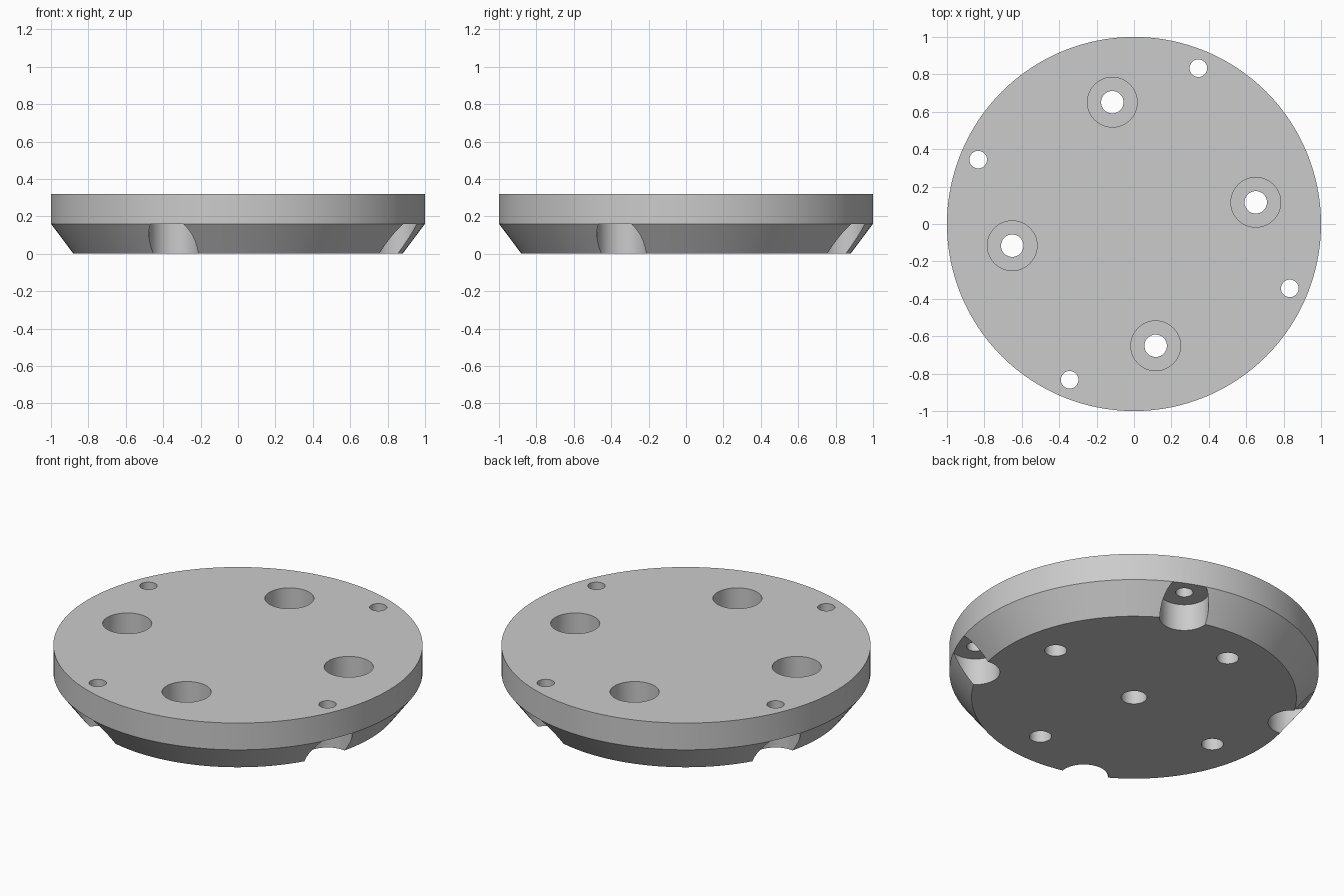
import bpy, bmesh, math

if "Cube" in bpy.data.objects:
    bpy.data.objects.remove(bpy.data.objects["Cube"])

TOP, STEP = 0.32, 0.16
SEG = 128

grey = bpy.data.materials.new("plain_grey")
grey.diffuse_color = (0.6, 0.6, 0.6, 1)
grey.use_nodes = True
grey.node_tree.nodes["Principled BSDF"].inputs["Base Color"].default_value = grey.diffuse_color


def new_object(name, bm):
    bmesh.ops.recalc_face_normals(bm, faces=bm.faces)
    mesh = bpy.data.meshes.new(name)
    bm.to_mesh(mesh)
    bm.free()
    mesh.materials.append(grey)
    obj = bpy.data.objects.new(name, mesh)
    bpy.context.collection.objects.link(obj)
    return obj


def lathe(name, profile, segments):
    """Closed solid of revolution from (radius, z) points, bottom to top."""
    bm = bmesh.new()
    rings = []
    for r, z in profile:
        rings.append([bm.verts.new((r * math.cos(2 * math.pi * i / segments),
                                    r * math.sin(2 * math.pi * i / segments), z))
                      for i in range(segments)])
    for a, b in zip(rings, rings[1:]):
        for i in range(segments):
            j = (i + 1) % segments
            bm.faces.new((a[i], a[j], b[j], b[i]))
    bm.faces.new(rings[0])
    bm.faces.new(rings[-1])
    return new_object(name, bm)


def drill(target, profile, x=0.0, y=0.0):
    """Cut a turned shape out of the target."""
    cutter = lathe("hole_cutter", profile, 48)
    cutter.location = (x, y, 0)
    cutter.hide_render = True
    mod = target.modifiers.new("drill", 'BOOLEAN')
    mod.operation = 'DIFFERENCE'
    mod.solver = 'EXACT'
    mod.object = cutter
    bpy.context.view_layer.objects.active = target
    bpy.ops.object.modifier_apply(modifier=mod.name)
    bpy.data.objects.remove(cutter)


# Disc with a straight rim above a tapered underside
disc = lathe("disc", [(0.88, 0), (1, STEP), (1, TOP)], SEG)

# Four-fold pattern of holes
for k in range(4):
    c, s = round(math.cos(k * math.pi / 2)), round(math.sin(k * math.pi / 2))

    # Counterbored bolt hole, wide part open at the top
    x, y = 0.651, 0.116
    drill(disc, [(0.06, -0.1), (0.06, 0.15), (0.133, 0.15), (0.133, 0.5)],
          c * x - s * y, s * x + c * y)

    # Rim screw hole, wide pocket open at the underside and side
    x, y = 0.833, -0.344
    drill(disc, [(0.133, -0.1), (0.133, STEP), (0.047, STEP), (0.047, 0.5)],
          c * x - s * y, s * x + c * y)

# Blind centre hole in the underside
drill(disc, [(0.07, -0.1), (0.07, 0.16)])

# Smooth round walls, keep sharp edges
bpy.ops.object.select_all(action='DESELECT')
disc.select_set(True)
bpy.context.view_layer.objects.active = disc
bpy.ops.object.shade_smooth_by_angle(angle=math.radians(25))
